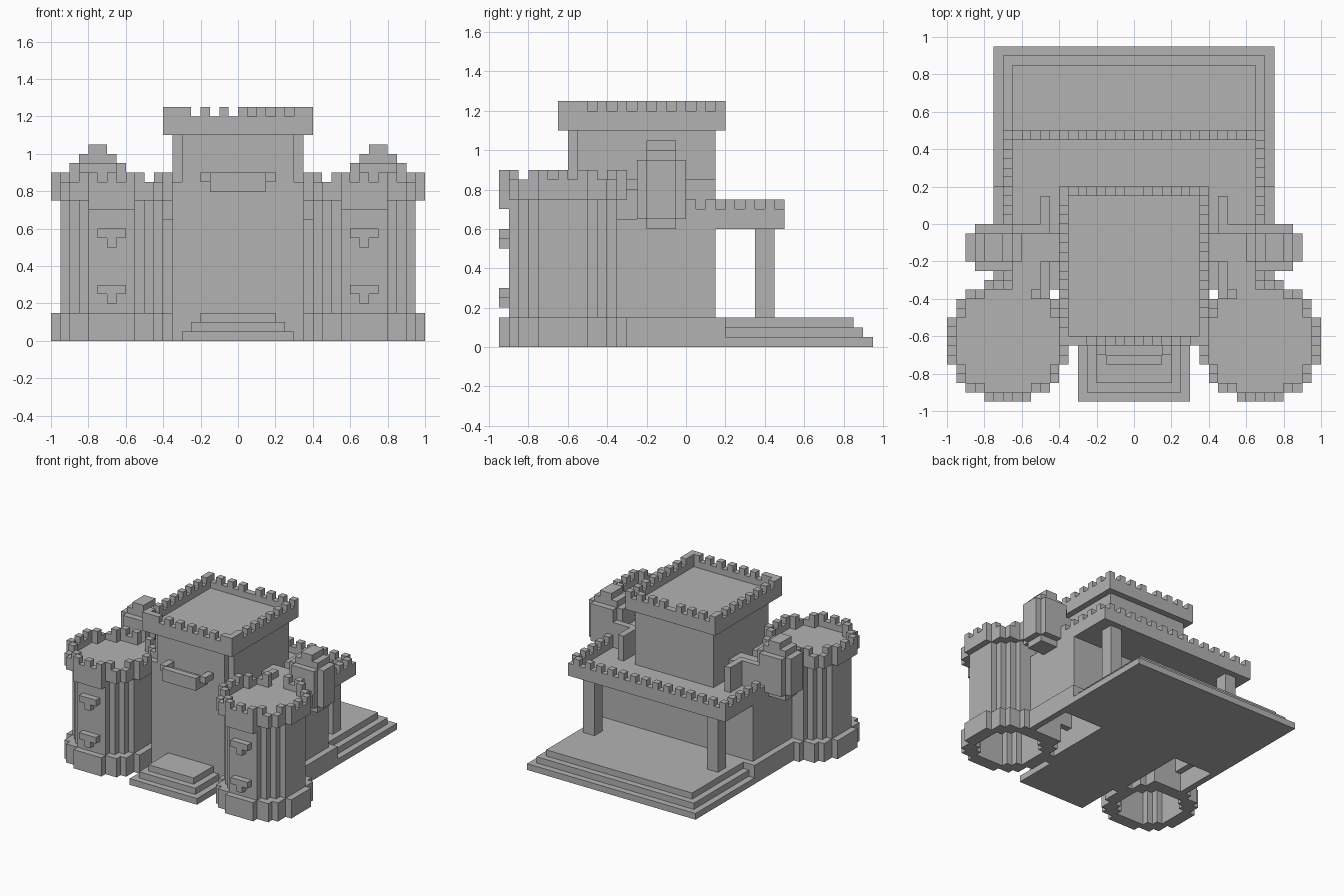
import bpy, bmesh

UNIT = 0.05  # every part sits on one block grid

cube = bpy.data.objects.get("Cube")
if cube:
    bpy.data.objects.remove(cube)

stone = bpy.data.materials.new("grey stone")
stone.use_nodes = True
GREY = (0.45, 0.45, 0.45, 1)
stone.diffuse_color = GREY
stone.node_tree.nodes["Principled BSDF"].inputs["Base Color"].default_value = GREY


def rect(x0, x1, y0, y1):
    return {(i, j) for i in range(x0, x1) for j in range(y0, y1)}


def wide(half, y0, y1):
    return rect(-half, half, y0, y1)


def disc(radius, ci=13, cj=-13):
    r = int(radius)
    return {(ci + i, cj + j) for i in range(-r, r + 1) for j in range(-r, r + 1)
            if i * i + j * j <= radius * radius}


def rim(cells):
    """Outermost one-block ring of a plan."""
    return {(i, j) for i, j in cells if not
            {(i + 1, j), (i - 1, j), (i, j + 1), (i, j - 1)} <= cells}


def teeth(cells, phase=0):
    return {(i, j) for i, j in cells if (i + j + phase) % 2 == 0}


def flip(cells):
    return {(-1 - i, j) for i, j in cells}


def part(name, *layers):
    """Stack plans (cells, bottom, top) into one object, exposed faces only."""
    bm = bmesh.new()

    def face(*pts):
        bm.faces.new([bm.verts.new([c * UNIT for c in p]) for p in pts])

    for cells, b, t in layers:
        for i, j in cells:
            c = [(i, j), (i + 1, j), (i + 1, j + 1), (i, j + 1)]
            face(*[(x, y, t) for x, y in c])
            face(*[(x, y, b) for x, y in reversed(c)])
            beside = [(i, j - 1), (i + 1, j), (i, j + 1), (i - 1, j)]
            for k, n in enumerate(beside):
                if n not in cells:
                    p, q = c[k], c[(k + 1) % 4]
                    face((*p, b), (*q, b), (*q, t), (*p, t))
    mesh = bpy.data.meshes.new(name)
    bm.to_mesh(mesh)
    bm.free()
    mesh.materials.append(stone)
    bpy.context.collection.objects.link(bpy.data.objects.new(name, mesh))


def pair(name, *layers):
    part("left_" + name, *layers)
    part("right_" + name, *[(flip(c), b, t) for c, b, t in layers])


# Plinth with open undercroft on both sides, and stepped rear terrace
room = rect(7, 14, -6, 1)
plinth = wide(15, -7, 4) - room - flip(room) - rect(7, 9, -8, -6) - rect(-9, -7, -8, -6)
part("plinth", (plinth, 0, 3))
part("rear_terrace", *[(wide(15 - k, 4, 19 - k), k, k + 1) for k in range(3)])
part("front_steps", *[(wide(6 - k, k - 19, -12), k, k + 1) for k in range(3)])

# Central keep with notched upper front corners
keep = wide(7, -12, 3)
upper = keep - {(-7, -12), (6, -12)}
part("keep_body", (keep, 0, 17), (upper, 17, 22))
crown = wide(8, -13, 4)
edge = rim(crown)
merlons = {(i, j) for i, j in edge if (i + j * (j not in (-13, 3)) + (j == 3 and i >= 0)) % 2 == 0}
merlons |= {(-7, -13), (7, -13), (-8, -12), (7, -12)}
part("keep_crown", (crown, 22, 23), (edge, 23, 24), (merlons, 24, 25))

# Balcony on the keep front
part("balcony", (wide(3, -15, -12), 16, 17),
     (wide(3, -15, -14) | rect(-4, -3, -14, -12) | rect(3, 4, -14, -12), 17, 18))

# Hall around the keep, with overhanging crenellated roof
hall = wide(14, -7, 3) - rect(7, 9, -8, -7) - rect(-9, -7, -8, -7)
part("hall_walls", (rim(hall), 3, 12))
roof = (hall | wide(14, 3, 10)) - wide(7, -8, 3)
roof_edge = {(i, j) for i, j in rim(wide(14, -7, 10)) if j > -1}
part("hall_roof", (roof, 12, 13), (roof_edge, 13, 14), (teeth(roof_edge, 1), 14, 15))
pair("rear_pillar", (rect(10, 12, 7, 9), 3, 12))

# Round corner towers: hollow shaft, flared foot and crown
foot, shaft = disc(6.5), disc(5.5)
gate = rect(10, 13, -7, -6)
parapet = rim(foot) - gate
pair("tower_foot", (foot - disc(4.5), 0, 3))
pair("tower_shaft", (rim(shaft), 3, 15))
pair("tower_crown", (foot, 15, 16), (parapet, 16, 17), (teeth(parapet), 17, 18))

# Corbels and bracket ornaments on the tower fronts
pair("tower_corbel", (rect(11, 16, -19, -18), 14, 15), (rect(12, 15, -19, -18), 14, 15))
for name, z in (("lower", 5), ("upper", 11)):
    pair(name + "_bracket", (rect(12, 15, -19, -18), z, z + 1),
         (rect(13, 14, -19, -18), z - 1, z))

# Walkways joining tower, turret and keep, with low railings
walk = rect(10, 13, -7, -1) | rect(7, 10, -4, -1)
rail = rect(9, 10, -8, -4) | rect(9, 10, -1, 3) | rect(9, 13, -1, 0)
pair("walkway", (walk, 13, 16))
pair("walkway_rail", (rail, 13, 17))

# Side turrets with stepped caps
core = rect(12, 18, -4, -1)
pair("turret", (rect(13, 17, -4, -1), 12, 13),
     (core | rect(13, 17, -5, 0), 13, 19),
     (rect(13, 17, -4, -1), 19, 20), (rect(14, 16, -4, -1), 20, 21))
